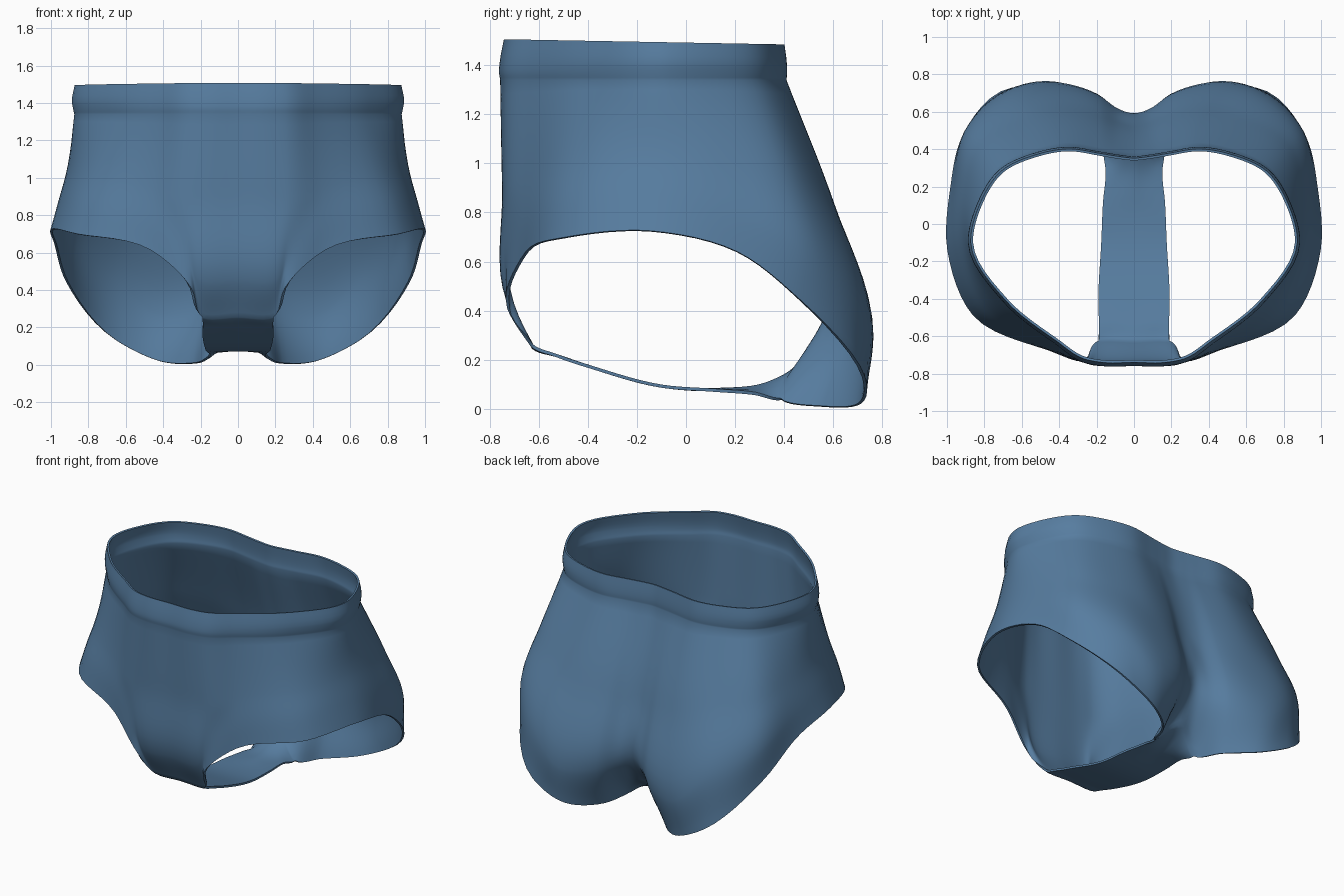
import bpy, bmesh
from mathutils import Vector as V

if "Cube" in bpy.data.objects:
    bpy.data.objects.remove(bpy.data.objects["Cube"])

SEG = 6  # samples between neighbouring control columns


def spline(pts, n, before=None, after=None):
    """Chord-weighted cubic through pts with n samples per span."""
    pts = [V(p) for p in pts]
    ext = [before or 2 * pts[0] - pts[1]] + pts + [after or 2 * pts[-1] - pts[-2]]
    out = []
    for i in range(1, len(ext) - 2):
        p0, p1, p2, p3 = ext[i - 1:i + 3]
        a, b, c = [max((q - p).length, 1e-5) for p, q in ((p0, p1), (p1, p2), (p2, p3))]
        m1 = ((p1 - p0) / a * b + (p2 - p1) / b * a) / (a + b) * b
        m2 = ((p2 - p1) / b * c + (p3 - p2) / c * b) / (b + c) * b
        for k in range(n):
            t = k / n
            out.append(p1 * (2*t**3 - 3*t*t + 1) + m1 * (t**3 - 2*t*t + t)
                       + p2 * (3*t*t - 2*t**3) + m2 * (t**3 - t*t))
    return out + [pts[-1]]


# Front columns, from under the waistband down to the leg edge
front = [
    [(.17, -.755, 1.34), (.19, -.748, .9), (.205, -.735, .46), (.19, -.635, .255)],
    [(.27, -.735, 1.34), (.28, -.738, .9), (.27, -.738, .6), (.25, -.73, .41)],
    [(.42, -.635, 1.34), (.45, -.655, .95), (.46, -.67, .75), (.46, -.675, .61)],
    [(.69, -.415, 1.34), (.775, -.45, 1.0), (.82, -.475, .85), (.86, -.49, .70)],
    [(.875, -.10, 1.34), (.91, -.12, 1.03), (.955, -.13, .87), (.998, -.14, .725)],
]
# Back columns, from the side round to the centre cleft
back = [
    [(.83, .10, 1.34), (.905, .17, 1.0), (.955, .20, .8), (.98, .21, .64)],
    [(.71, .29, 1.34), (.825, .42, .95), (.90, .50, .65), (.92, .465, .445)],
    [(.52, .38, 1.34), (.58, .56, .9), (.67, .705, .5), (.65, .73, .13)],
    [(.35, .41, 1.34), (.39, .61, .82), (.43, .762, .28), (.42, .715, .02)],
    [(.18, .385, 1.34), (.18, .575, .8), (.20, .69, .3), (.23, .56, .007)],
    [(.09, .37, 1.34), (.08, .54, .76), (.09, .61, .35), (.155, .39, .035)],
    [(0, .36, 1.34), (0, .52, .8), (0, .585, .40), (0, .46, .17)],
]
columns = [[(0, y, z) for x, y, z in front[0]]] + front + back


def full_column(col):
    """Add the waistband above a column and sample it downwards."""
    x, y, z = col[0]
    body = spline(col, 8)
    band = spline([(.998 * x, .98 * y, 1.493 - .018 * y),
                   (1.015 * x, 1.003 * y, 1.41),
                   (1.008 * x, 1.006 * y, 1.37), col[0]], 3)
    return band[:-1] + body


cols = [full_column(c) for c in columns]
flip = V((-1, 1, 1))
rows = [spline(r, SEG, r[1] * flip, r[-2] * flip) for r in zip(*cols)]

# Crotch strip: continues the central front columns to the central back ones
strip_edge = [(.188, -.53, .21), (.19, -.38, .16), (.175, -.10, .085),
              (.165, .12, .068), (.148, .28, .055)]
strip_centre = [(0, -.53, .21), (0, -.38, .16), (0, -.10, .085),
                (0, .14, .072), (0, .33, .095)]
strip_cols = []
for j in range(SEG + 1):
    k = -1 - j
    mid = [V(c).lerp(V(e), j / SEG) for c, e in zip(strip_centre, strip_edge)]
    strip_cols.append(spline([rows[-1][j]] + mid + [rows[-1][k]], 6,
                             rows[-4][j], rows[-4][k]))
strip_rows = list(zip(*strip_cols))

bm = bmesh.new()
for grid in (rows, strip_rows):
    vs = [[bm.verts.new(p) for p in r] for r in grid]
    for a, b in zip(vs, vs[1:]):
        for i in range(len(a) - 1):
            bm.faces.new((a[i], b[i], b[i + 1], a[i + 1]))
bmesh.ops.remove_doubles(bm, verts=bm.verts, dist=1e-4)
me = bpy.data.meshes.new("briefs")
bm.to_mesh(me)
bm.free()
briefs = bpy.data.objects.new("briefs", me)
bpy.context.collection.objects.link(briefs)

fabric = bpy.data.materials.new("blue fabric")
fabric.diffuse_color = (.095, .205, .352, 1)
fabric.use_nodes = True
fabric.node_tree.nodes["Principled BSDF"].inputs["Base Color"].default_value = fabric.diffuse_color
me.materials.append(fabric)

# Mirror to the other side and give the fabric a thickness
m = briefs.modifiers.new("mirror", 'MIRROR')
m.use_clip = True
m.merge_threshold = .001
s = briefs.modifiers.new("fabric", 'SOLIDIFY')
s.thickness = .013
s.offset = -1

# Apply first, so the hems stay sharp when shading
bpy.context.view_layer.objects.active = briefs
briefs.select_set(True)
for name in ("mirror", "fabric"):
    bpy.ops.object.modifier_apply(modifier=name)
bpy.ops.object.shade_smooth_by_angle(angle=.8)
